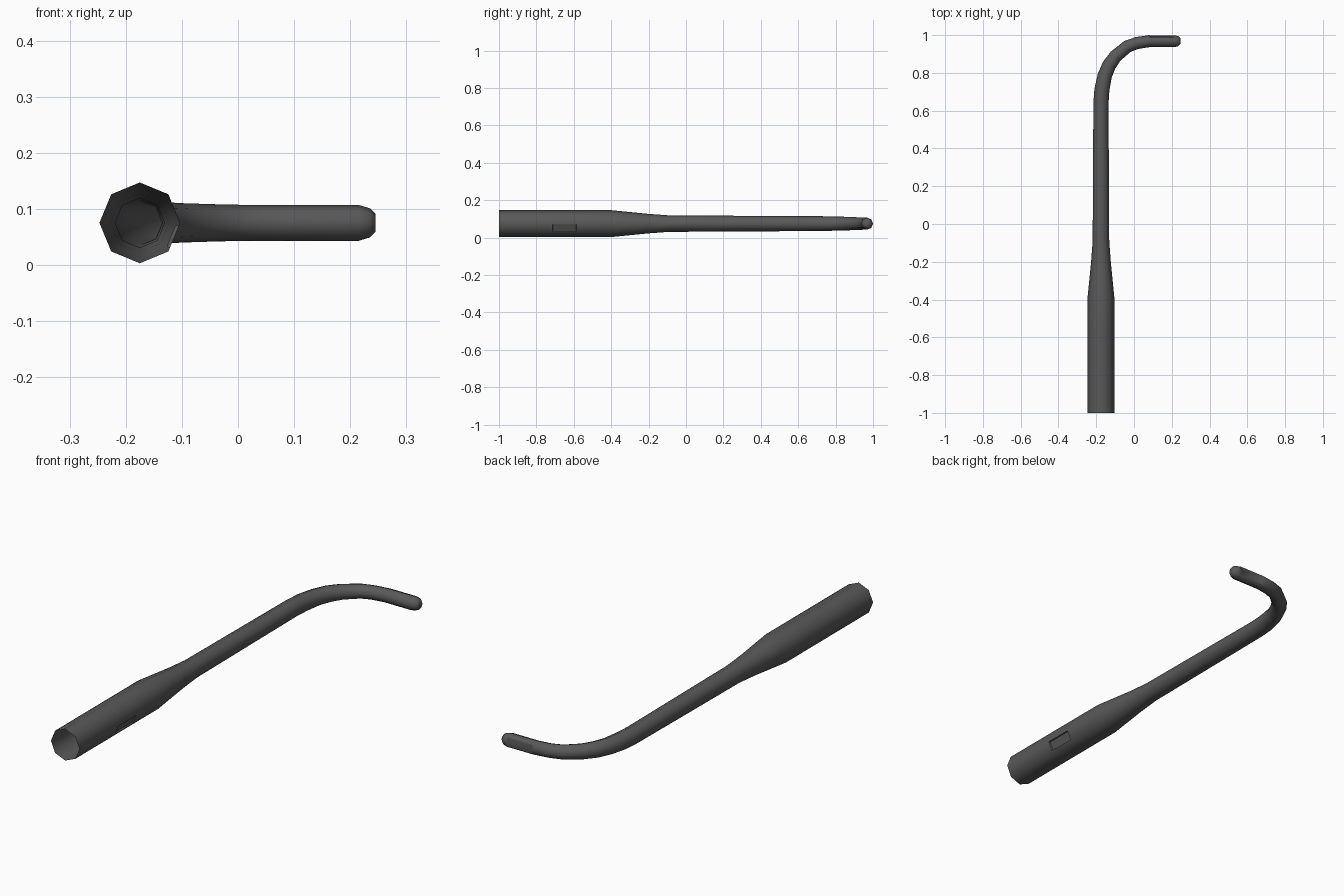
import bpy, bmesh, math
from mathutils import Vector

if "Cube" in bpy.data.objects:
    bpy.data.objects.remove(bpy.data.objects["Cube"])

SIDES = 8
Z = 0.075

# Centre line and radius: (x, y, radius)
path = [
    (-0.175, -1.00, 0.072), (-0.175, -0.90, 0.072), (-0.175, -0.72, 0.072),
    (-0.175, -0.58, 0.072), (-0.175, -0.40, 0.072), (-0.175, -0.30, 0.062),
    (-0.175, -0.20, 0.052), (-0.175, -0.09, 0.044), (-0.175, 0.64, 0.040),
    (-0.170, 0.71, 0.040), (-0.155, 0.785, 0.038), (-0.132, 0.84, 0.037),
    (-0.098, 0.888, 0.035), (-0.035, 0.940, 0.033), (0.015, 0.958, 0.032),
    (0.080, 0.968, 0.032), (0.215, 0.968, 0.032), (0.235, 0.968, 0.026),
    (0.245, 0.968, 0.016),
]

bm = bmesh.new()
pts = [Vector((x, y, Z)) for x, y, r in path]
up = Vector((0, 0, 1))

# Octagonal rings swept along the pole and curved arm
rings = []
for i, p in enumerate(pts):
    t = Vector((0, 0, 0))
    if i > 0:
        t += (p - pts[i - 1]).normalized()
    if i < len(pts) - 1:
        t += (pts[i + 1] - p).normalized()
    if i == 0 or i == 1:
        t = Vector((0, 1, 0))
    if i >= 15:
        t = Vector((1, 0, 0))
    side = t.normalized().cross(up)
    ring = []
    for k in range(SIDES):
        a = 2 * math.pi * k / SIDES
        ring.append(bm.verts.new(p + path[i][2] * (side * math.cos(a) + up * math.sin(a))))
    rings.append(ring)

faces = []
for a, b in zip(rings, rings[1:]):
    faces.append([bm.faces.new((a[k], a[(k + 1) % SIDES], b[(k + 1) % SIDES], b[k]))
                  for k in range(SIDES)])
bm.faces.new(rings[-1])          # closed tip; the foot stays open
bmesh.ops.recalc_face_normals(bm, faces=bm.faces[:])

# Service hatch: lower right face near the foot
hatch = faces[2][SIDES - 1]
bmesh.ops.inset_region(bm, faces=[hatch], thickness=0.008, depth=0)
bmesh.ops.inset_region(bm, faces=[hatch], thickness=0.003, depth=-0.006)

# Shallow recess on the outer side of the lamp arm
lamp = [f for f in faces[15] if f.normal.y > 0.8]
bmesh.ops.inset_region(bm, faces=lamp, thickness=0.005, depth=-0.003)

mesh = bpy.data.meshes.new("lamp_post")
bm.to_mesh(mesh)
bm.free()
post = bpy.data.objects.new("lamp_post", mesh)
bpy.context.collection.objects.link(post)

# Dark metal, smooth shaded
mat = bpy.data.materials.new("dark_metal")
mat.diffuse_color = (0.1, 0.1, 0.1, 1)
mat.use_nodes = True
mat.node_tree.nodes["Principled BSDF"].inputs["Base Color"].default_value = mat.diffuse_color
mesh.materials.append(mat)
bpy.context.view_layer.objects.active = post
post.select_set(True)
bpy.ops.object.shade_smooth_by_angle(angle=math.radians(60))
